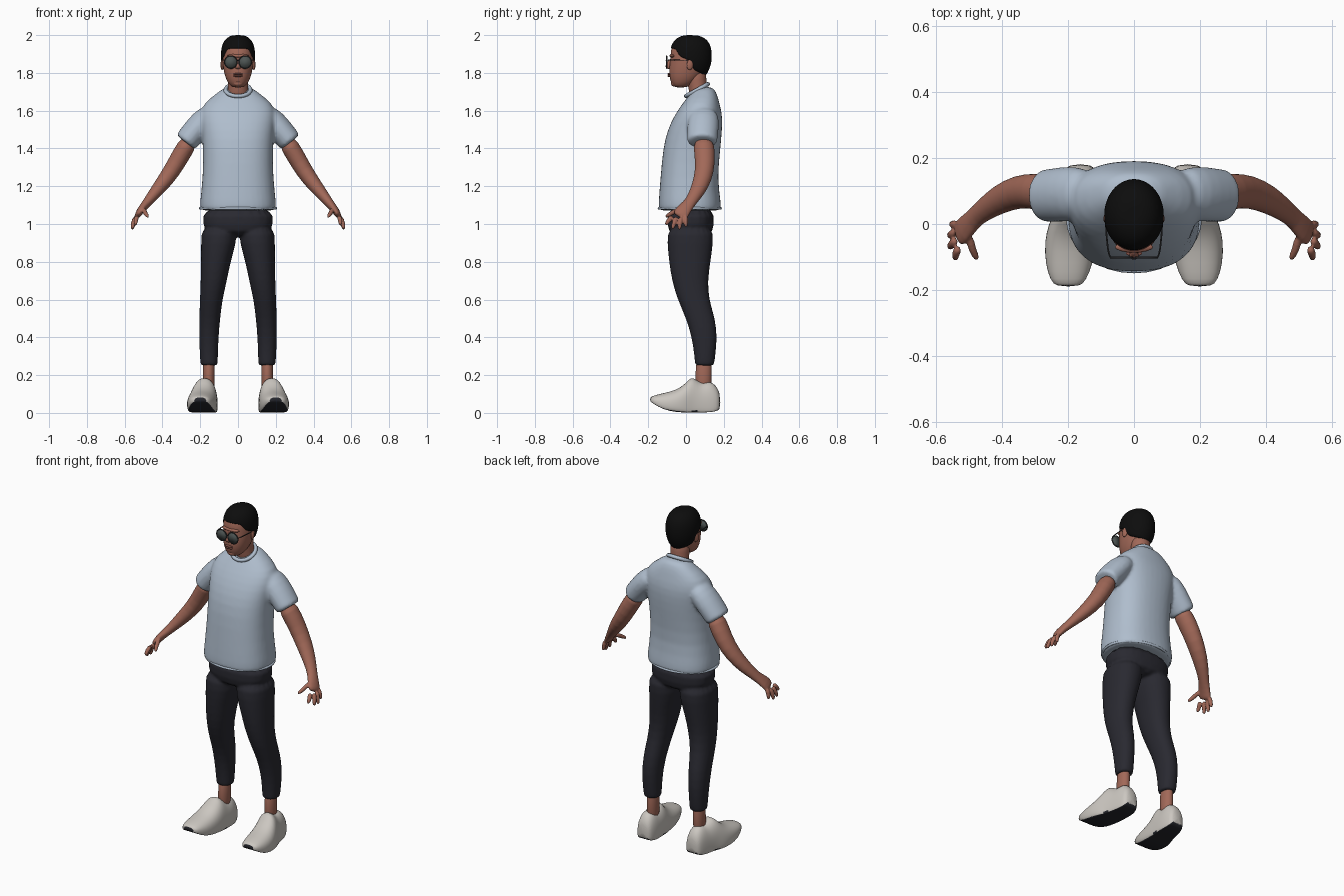
import bpy, bmesh, math
from mathutils import Vector

if "Cube" in bpy.data.objects:
    bpy.data.objects.remove(bpy.data.objects["Cube"], do_unlink=True)


def material(name, r, g, b):
    m = bpy.data.materials.new(name)
    m.use_nodes = True
    m.diffuse_color = (r, g, b, 1)
    bsdf = m.node_tree.nodes["Principled BSDF"]
    bsdf.inputs["Base Color"].default_value = (r, g, b, 1)
    bsdf.inputs["Roughness"].default_value = 0.8
    return m


SHIRT = material("pale blue cotton", .43, .51, .61)
TROUSER = material("charcoal cloth", .022, .022, .03)
SKIN = material("brown skin", .36, .14, .098)
LIP = material("lip brown", .24, .085, .065)
HAIR = material("black hair", .004, .004, .004)
SHOE = material("off white shoe", .6, .57, .53)
SOLE = material("dark sole", .018, .019, .025)
LENS = material("grey lens", .075, .09, .087)
FRAME = material("dark frame", .03, .03, .032)


def bridge(bm, rings):
    """Skin a list of vertex rings and cap both ends."""
    n = len(rings[0])
    for a, b in zip(rings, rings[1:]):
        for i in range(n):
            j = (i + 1) % n
            bm.faces.new((a[i], a[j], b[j], b[i]))
    bm.faces.new(rings[0][::-1])
    bm.faces.new(rings[-1])


def loft(bm, sections, axis=None, up=(0, 1, 0), sides=20, power=2, side=1):
    """Sections are (x, y, z, half width, half depth), square to the path or to axis."""
    centres = [Vector(s[:3]) for s in sections]
    rings = []
    for k, s in enumerate(sections):
        t = Vector(axis) if axis else centres[min(k + 1, len(centres) - 1)] - centres[max(k - 1, 0)]
        t.normalize()
        v = Vector(up)
        v = (v - t * v.dot(t)).normalized()
        u = v.cross(t)
        ring = []
        for i in range(sides):
            a = math.tau * i / sides
            c, d = (math.copysign(abs(f) ** (2 / power), f) for f in (math.cos(a), math.sin(a)))
            p = centres[k] + u * c * s[3] + v * d * s[4]
            p.x *= side
            ring.append(bm.verts.new(p))
        rings.append(ring)
    bridge(bm, rings)


def finish(name, bm, *mats, levels=1, voxel=0, relax=0):
    """Turn the bmesh into a smooth object, optionally fused by a voxel remesh."""
    bmesh.ops.recalc_face_normals(bm, faces=bm.faces)
    me = bpy.data.meshes.new(name)
    bm.to_mesh(me)
    bm.free()
    me.polygons.foreach_set("use_smooth", [True] * len(me.polygons))
    ob = bpy.data.objects.new(name, me)
    bpy.context.collection.objects.link(ob)
    for m in mats:
        me.materials.append(m)
    if levels:
        mod = ob.modifiers.new("Round", "SUBSURF")
        mod.levels = mod.render_levels = levels
    if voxel:
        mod = ob.modifiers.new("Fuse", "REMESH")
        mod.mode, mod.voxel_size, mod.use_smooth_shade = "VOXEL", voxel, True
        mod = ob.modifiers.new("Relax", "SMOOTH")
        mod.factor, mod.iterations = 0.5, relax
    return ob


def simple(name, mat, sections, levels=1, **kw):
    bm = bmesh.new()
    loft(bm, sections, **kw)
    return finish(name, bm, mat, levels=levels)


def torus(name, mat, loc, rot, major, minor, scale=(1, 1, 1)):
    bpy.ops.mesh.primitive_torus_add(location=loc, rotation=rot, major_radius=major,
                                     minor_radius=minor, major_segments=32, minor_segments=8)
    ob = bpy.context.object
    ob.name, ob.scale = name, scale
    ob.data.materials.append(mat)
    bpy.ops.object.shade_smooth()


def ball(name, mat, loc, scale, rot=(0, 0, 0)):
    bpy.ops.mesh.primitive_uv_sphere_add(segments=16, ring_count=10, location=loc, rotation=rot)
    ob = bpy.context.object
    ob.name, ob.scale = name, scale
    ob.data.materials.append(mat)
    bpy.ops.object.shade_smooth()


UP = (0, 0, 1)
SIDES = (("left", 1), ("right", -1))

# Shirt: torso and both sleeves fused
bm = bmesh.new()
loft(bm, [(0, .02, 1.07, .19, .155), (0, .02, 1.075, .202, .166), (0, .02, 1.11, .205, .168),
          (0, .015, 1.24, .188, .152), (0, .03, 1.4, .186, .154), (0, .047, 1.5, .195, .146),
          (0, .067, 1.58, .205, .127), (0, .08, 1.64, .185, .098), (0, .093, 1.69, .115, .072),
          (0, .098, 1.73, .068, .045)], axis=UP, power=2.4)
for _, s in SIDES:
    loft(bm, [(.13, .095, 1.6, .055, .075), (.19, .092, 1.54, .068, .085), (.24, .088, 1.48, .066, .083),
              (.272, .086, 1.44, .064, .08), (.279, .086, 1.431, .063, .079)], side=s)
finish("shirt", bm, SHIRT, voxel=.009, relax=6)
torus("collar", SHIRT, (0, .058, 1.709), (.5, 0, 0), .066, .011)
torus("shirt_hem", SHIRT, (0, .02, 1.083), (0, 0, 0), .2, .007, (1, .82, 1))

# Trousers: hips and both legs fused
bm = bmesh.new()
loft(bm, [(0, .025, .93, .15, .11), (0, .025, .99, .192, .125), (0, .025, 1.1, .194, .13)],
     axis=UP, power=2.5)
for _, s in SIDES:
    loft(bm, [(.153, .098, .25, .042, .046), (.153, .098, .256, .046, .051), (.154, .1, .3, .048, .056),
              (.155, .098, .4, .052, .068), (.15, .078, .5, .056, .078), (.142, .038, .6, .06, .084),
              (.128, .02, .7, .07, .096), (.118, .02, .8, .079, .111), (.102, .022, .9, .094, .123),
              (.098, .025, 1, .098, .126)], axis=UP, power=2.2, side=s)
finish("trousers", bm, TROUSER, voxel=.008, relax=4)

for name, s in SIDES:
    # Arm and hand
    bm = bmesh.new()
    loft(bm, [(.25, .09, 1.45, .05, .058), (.3, .1, 1.37, .049, .055), (.35, .1, 1.28, .046, .051),
              (.41, .075, 1.2, .039, .045), (.46, .04, 1.14, .029, .034), (.488, .015, 1.105, .023, .031),
              (.518, -.018, 1.07, .02, .042), (.537, -.035, 1.035, .015, .043)], side=s)
    for base, tip in (((.532, -.07, 1.045), (.542, -.108, .992)), ((.54, -.048, 1.04), (.56, -.072, .97)),
                      ((.542, -.024, 1.04), (.56, -.035, .966)), ((.538, .0, 1.045), (.552, .002, .98)),
                      ((.5, -.035, 1.08), (.473, -.112, 1.035))):
        a, b = Vector(base), Vector(tip)
        knuckle = a.lerp(b, .5) + Vector((.006, -.004, 0))
        loft(bm, [(*a, .014, .014), (*knuckle, .013, .013), (*b, .01, .01)], sides=10, side=s)
    finish(name + "_arm", bm, SKIN, voxel=.005, relax=3)

    # Ankle
    simple(name + "_ankle", SKIN, [(.155, .092, .1, .034, .045), (.155, .092, .2, .03, .042),
                                   (.154, .096, .3, .033, .044)], axis=UP, side=s)

    # Shoe: rounded upper clamped onto a curved sole
    bm = bmesh.new()
    loft(bm, [(.2, -.19, .068, .036, .014), (.2, -.172, .062, .054, .03), (.197, -.12, .045, .073, .06),
              (.193, -.05, .045, .079, .075), (.185, 0, .045, .074, .112), (.178, .028, .045, .068, .15),
              (.172, .06, .045, .064, .125), (.168, .09, .045, .061, .11), (.165, .125, .045, .057, .126),
              (.164, .16, .045, .049, .1), (.163, .182, .05, .036, .05)],
         axis=(0, 1, 0), up=UP, sides=28, power=2.3, side=s)
    for v in bm.verts:
        toe, heel = max(0, -.05 - v.co.y), max(0, v.co.y - .12)
        v.co.z = max(v.co.z, .003 + 3 * toe ** 2 + 4 * heel ** 2)
    bmesh.ops.recalc_face_normals(bm, faces=bm.faces)
    for f in bm.faces:
        if f.normal.z < -.6 or f.normal.y < -.9:
            f.material_index = 1
    finish(name + "_shoe", bm, SHOE, SOLE)

    # Ear
    ball(name + "_ear", SKIN, (s * .083, .022, 1.845), (.009, .018, .03), (-.15, 0, s * .25))

    # Glasses: lens, rim and temple arm
    x = s * .038
    simple(name + "_lens", LENS, [(x, -.104, 1.857, .033, .033), (x, -.1, 1.857, .033, .033)],
           levels=0, axis=(0, 1, 0), up=UP, sides=32)
    torus(name + "_rim", FRAME, (x, -.102, 1.857), (math.pi / 2, 0, 0), .033, .003)
    simple(name + "_temple", FRAME, [(.07, -.102, 1.867, .003, .003), (.08, -.09, 1.867, .003, .003),
                                     (.087, .02, 1.867, .003, .003)], up=UP, sides=8, side=s)

simple("glasses_bridge", FRAME, [(-.008, -.104, 1.865, .003, .003), (0, -.107, 1.868, .003, .003),
                                 (.008, -.104, 1.865, .003, .003)], sides=8)

# Neck and head
simple("neck", SKIN, [(0, .07, 1.64, .06, .05), (0, .065, 1.71, .054, .049), (0, .055, 1.76, .054, .052),
                      (0, .05, 1.83, .058, .06)], axis=UP)
simple("head", SKIN, [(0, -.03, 1.722, .024, .026), (0, -.022, 1.735, .046, .052), (0, -.008, 1.768, .064, .078),
                      (0, .002, 1.8, .074, .093), (0, .014, 1.84, .081, .102), (0, .02, 1.88, .084, .102),
                      (0, .02, 1.925, .083, .102), (0, .02, 1.96, .066, .082), (0, .02, 1.98, .03, .04)],
       axis=UP, sides=24, power=2.15)
simple("nose", SKIN, [(0, -.08, 1.875, .008, .009), (0, -.092, 1.85, .01, .012), (0, -.098, 1.832, .016, .014),
                      (0, -.09, 1.82, .014, .01)], axis=UP, sides=12)
for name, z in (("upper_lip", 1.794), ("lower_lip", 1.784)):
    ball(name, LIP, (0, -.089, z), (.025, .009, .0055))
ball("chin", SKIN, (0, -.062, 1.746), (.026, .018, .018))
ball("brow", SKIN, (0, -.07, 1.89), (.058, .017, .011))

# Hair: a cap whose lower edge follows the hairline from brow to nape
LINE = [(-1, 1.93), (-.75, 1.925), (-.55, 1.885), (-.05, 1.865), (.15, 1.815), (1, 1.785)]


def hairline(d):
    for (a, za), (b, zb) in zip(LINE, LINE[1:]):
        if d <= b:
            return za + (zb - za) * (d - a) / (b - a)
    return LINE[-1][1]


bm = bmesh.new()
rings = []
for k in range(13):
    h = max(0, k - 1) / 11
    ring = []
    for i in range(48):
        a = math.tau * i / 48
        low = hairline(math.sin(a))
        z = low + (2 - low) * math.sin(h * 1.5)
        if z > 1.885:
            r = max(0, 1 - ((z - 1.885) / .1155) ** 2.6) ** (1 / 2.6)
        else:
            r = 1 - ((1.885 - z) / .19) ** 2
        r *= .86 if k == 0 else 1
        ring.append(bm.verts.new((.091 * r * math.cos(a), .026 + .111 * r * math.sin(a), z)))
    rings.append(ring)
bridge(bm, rings)
finish("hair", bm, HAIR)
